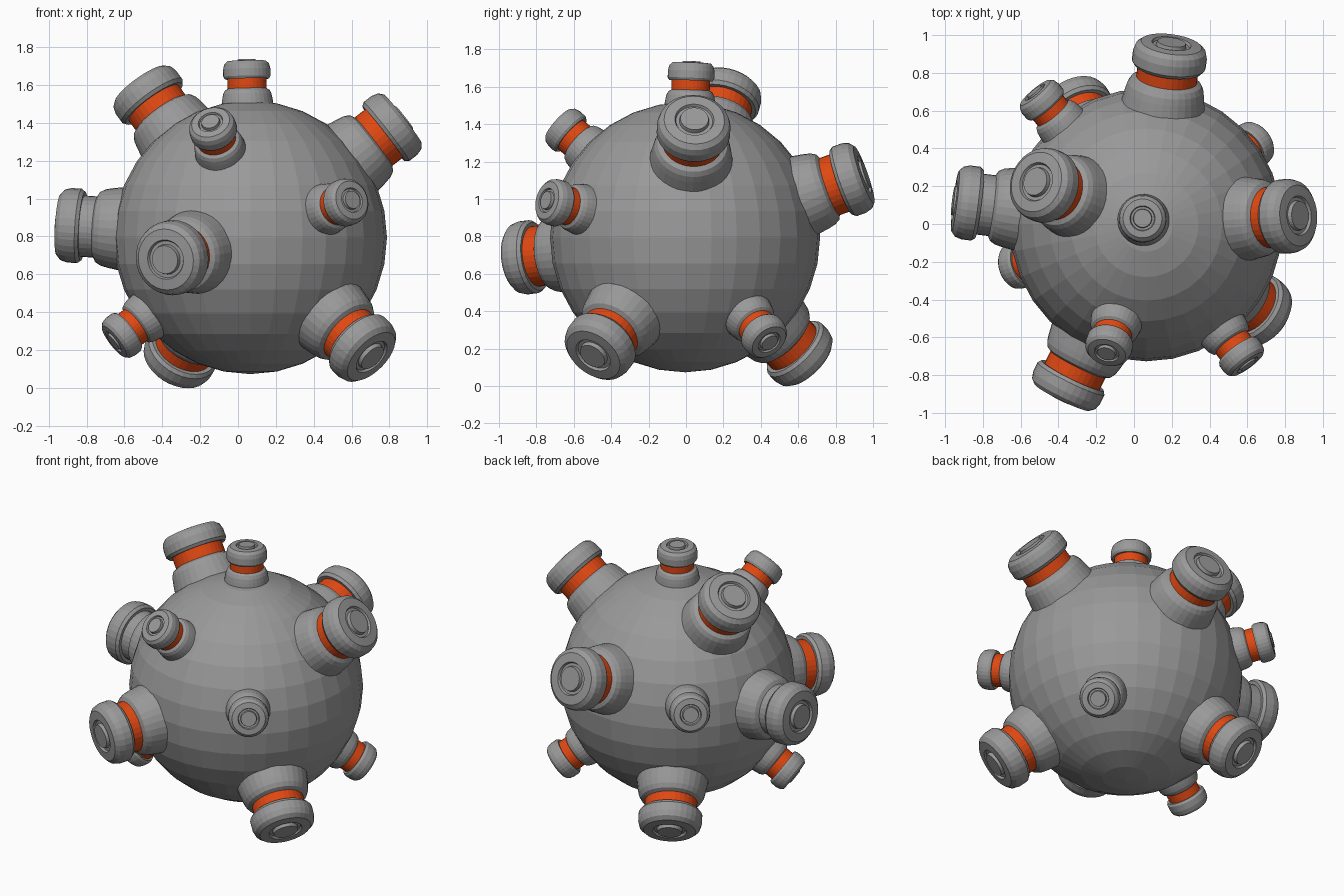
import bpy, bmesh, math
from mathutils import Vector

if "Cube" in bpy.data.objects:
    bpy.data.objects.remove(bpy.data.objects["Cube"])

CENTRE = Vector((0.065, -0.005, 0.795))
RADIUS = 0.722
SIDES = 32


def material(name, colour):
    m = bpy.data.materials.new(name)
    m.diffuse_color = (*colour, 1)
    m.use_nodes = True
    m.node_tree.nodes["Principled BSDF"].inputs["Base Color"].default_value = m.diffuse_color
    return m


grey = material("grey metal", (0.32, 0.32, 0.32))
orange = material("orange band", (0.75, 0.065, 0.006))

# (radius, distance from ball centre) of a large knob
PROFILE = [(0.228, 0.64), (0.21, 0.75), (0.202, 0.785), (0.187, 0.812), (0.162, 0.825),
           (0.162, 0.895),
           (0.183, 0.893), (0.197, 0.912), (0.197, 0.965), (0.187, 1.0), (0.162, 1.022),
           (0.105, 1.026), (0.098, 1.012), (0.08, 1.012), (0.075, 1.034)]
BAND = 4  # profile segment that carries the painted band


def add_object(name, bm, mats):
    bmesh.ops.recalc_face_normals(bm, faces=bm.faces)
    me = bpy.data.meshes.new(name)
    bm.to_mesh(me)
    bm.free()
    for m in mats:
        me.materials.append(m)
    ob = bpy.data.objects.new(name, me)
    bpy.context.collection.objects.link(ob)
    ob.location = CENTRE
    return ob


def knob(name, direction, rs=1.0, ds=1.0, painted=True):
    """Lathe the knob profile and point it outwards along direction."""
    bm = bmesh.new()
    rings = []
    for r, d in PROFILE:
        z = 0.68 + (d - 0.68) * ds
        rings.append([bm.verts.new((r * rs * math.cos(2 * math.pi * i / SIDES),
                                    r * rs * math.sin(2 * math.pi * i / SIDES), z))
                      for i in range(SIDES)])
    for k, (a, b) in enumerate(zip(rings, rings[1:])):
        for i in range(SIDES):
            j = (i + 1) % SIDES
            f = bm.faces.new((a[i], a[j], b[j], b[i]))
            f.material_index = 1 if painted and k == BAND else 0
    bm.faces.new(rings[-1])
    bm.faces.new(rings[0][::-1])
    ob = add_object(name, bm, [grey, orange])
    ob.rotation_euler = Vector(direction).to_track_quat('Z', 'Y').to_euler()


# Ball body
bm = bmesh.new()
bmesh.ops.create_uvsphere(bm, u_segments=32, v_segments=16, radius=RADIUS)
add_object("ball_body", bm, [grey])

# Large knobs
large = [(0.81, 0.05, 0.63), (-0.46, -0.94, -0.12), (0.645, -0.495, -0.635),
         (-0.575, 0.225, 0.80), (0.135, 0.97, 0.34), (-0.40, 0.66, -0.67)]
for n, d in enumerate(large):
    knob(f"large_knob_{n + 1}", d)
# The left knob has an unpainted band
knob("large_knob_plain", (-1.04, 0.13, 0.07), painted=False)

# Small knobs
small = [(-0.02, 0.035, 0.94), (-0.20, -0.645, 0.58), (0.53, -0.73, 0.195),
         (-0.70, -0.22, -0.535), (0.59, 0.445, -0.555), (-0.57, 0.68, 0.18)]
for n, d in enumerate(small):
    knob(f"small_knob_{n + 1}", d, 0.635, 0.74)
